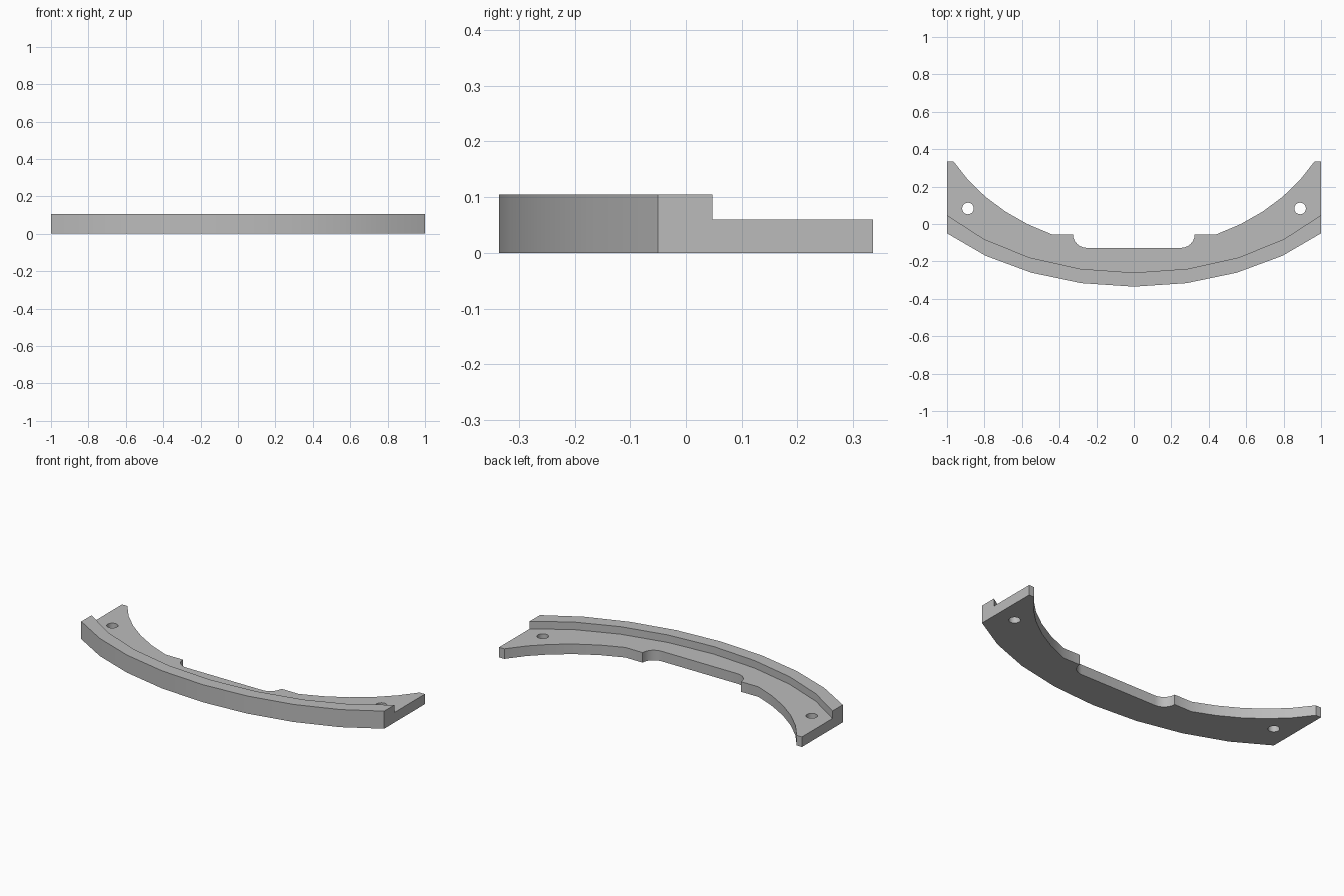
import bpy, bmesh, math

cube = bpy.data.objects.get("Cube")
if cube:
    bpy.data.objects.remove(cube, do_unlink=True)

HEIGHT, LEDGE = 0.105, 0.06

grey = bpy.data.materials.new("plain grey")
grey.use_nodes = True
colour = (0.5, 0.5, 0.5, 1)
grey.diffuse_color = colour
grey.node_tree.nodes["Principled BSDF"].inputs["Base Color"].default_value = colour


def arc(a, b, cy, x0, x1, steps):
    """Points on the lower half of an ellipse between two x positions."""
    t0, t1 = math.asin(x0 / a), math.asin(x1 / a)
    ts = [t0 + (t1 - t0) * i / steps for i in range(steps + 1)]
    return [(a * math.sin(t), cy - b * math.cos(t)) for t in ts]


def prism(name, outline, z0, z1):
    """Extrude a flat outline from z0 up to z1."""
    bm = bmesh.new()
    face = bm.faces.new([bm.verts.new((x, y, z0)) for x, y in outline])
    top = bmesh.ops.extrude_face_region(bm, geom=[face])
    verts = [v for v in top["geom"] if isinstance(v, bmesh.types.BMVert)]
    bmesh.ops.translate(bm, verts=verts, vec=(0, 0, z1 - z0))
    bmesh.ops.recalc_face_normals(bm, faces=bm.faces)
    mesh = bpy.data.meshes.new(name)
    bm.to_mesh(mesh)
    bm.free()
    mesh.materials.append(grey)
    obj = bpy.data.objects.new(name, mesh)
    bpy.context.collection.objects.link(obj)
    return obj


def cut(obj, cutter):
    """Subtract the cutter and discard it."""
    bpy.context.view_layer.objects.active = obj
    mod = obj.modifiers.new("cut", 'BOOLEAN')
    mod.operation = 'DIFFERENCE'
    mod.solver = 'EXACT'
    mod.object = cutter
    bpy.ops.object.modifier_apply(modifier=mod.name)
    bpy.data.objects.remove(cutter, do_unlink=True)


# Curved bracket: outer arc, square ends, inner arcs and central notch
outer = arc(1.3245, 0.828, 0.493, -1, 1, 8)
notch = [(0.25 + 0.075 * math.cos(t), -0.055 - 0.073 * math.sin(t))
         for t in [math.pi / 2 * i / 6 for i in range(7)]]
right_half = [(1, 0.335)] + arc(1.1, 0.893, 0.763, 0.965, 0.44, 5) + notch
left_half = [(-x, y) for x, y in reversed(right_half)]
bracket = prism("curved_bracket", outer + right_half + left_half, 0, HEIGHT)

# Lowered ledge behind the raised front rim
step = arc(1.25, 0.768, 0.508, -1, 1, 8)
step = [(-1.1, step[0][1] + 0.08)] + step + [(1.1, step[-1][1] + 0.08)]
cut(bracket, prism("ledge_cutter", step + [(1.1, 0.5), (-1.1, 0.5)], LEDGE, 0.2))

# Screw hole near each end
for side in (-1, 1):
    ring = [(side * 0.888 + 0.031 * math.cos(t), 0.083 + 0.031 * math.sin(t))
            for t in [math.tau * i / 24 for i in range(24)]]
    cut(bracket, prism("hole_cutter", ring, -0.1, 0.2))

bpy.ops.object.select_all(action='DESELECT')
bracket.select_set(True)
bpy.context.view_layer.objects.active = bracket
bpy.ops.object.shade_smooth_by_angle(angle=math.radians(25))
